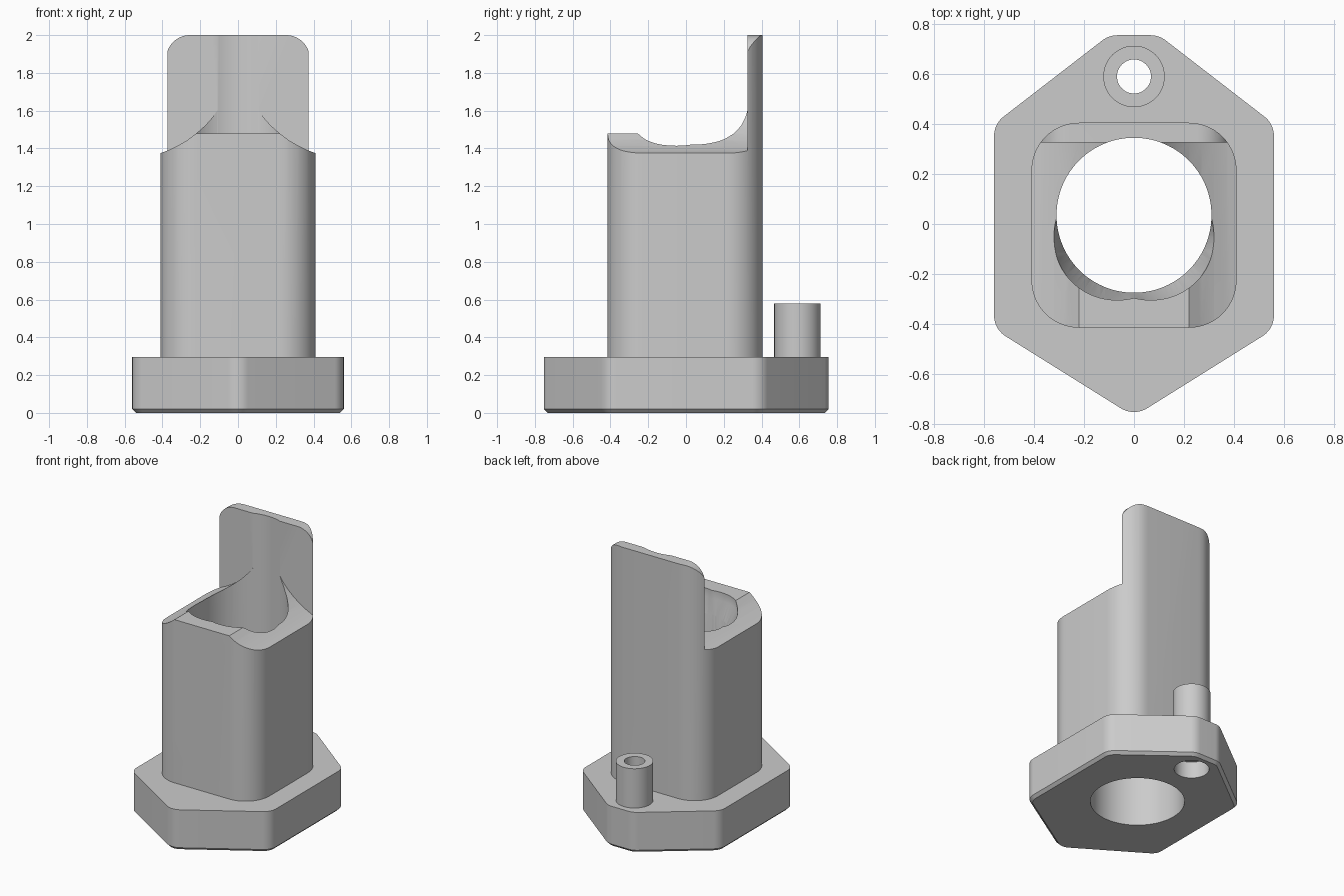
import bpy
import bmesh
from math import sin, cos, pi, tan
from mathutils import Vector

if "Cube" in bpy.data.objects:
    bpy.data.objects.remove(bpy.data.objects["Cube"], do_unlink=True)

grey = bpy.data.materials.new("plain_grey")
grey.use_nodes = True
grey.diffuse_color = (0.6, 0.6, 0.6, 1)
grey.node_tree.nodes["Principled BSDF"].inputs["Base Color"].default_value = (0.6, 0.6, 0.6, 1)


def circle(radius, cy=0.0, n=96):
    return [(radius * cos(2 * pi * i / n), cy + radius * sin(2 * pi * i / n)) for i in range(n)]


def fillet(points, radius, steps=10):
    """Round every corner of a convex counter-clockwise outline."""
    out = []
    for i, p in enumerate(points):
        p = Vector(p)
        a = (Vector(points[i - 1]) - p).normalized()
        b = (Vector(points[(i + 1) % len(points)]) - p).normalized()
        half = a.angle(b) / 2
        centre = p + (a + b).normalized() * radius / sin(half)
        start = p + a * radius / tan(half) - centre
        sweep = pi - 2 * half
        for k in range(steps + 1):
            t = sweep * k / steps
            out.append((centre.x + start.x * cos(t) - start.y * sin(t),
                        centre.y + start.x * sin(t) + start.y * cos(t)))
    return out


def loft(name, loops):
    """Closed solid through matching loops of 3D points."""
    bm = bmesh.new()
    rings = [[bm.verts.new(p) for p in loop] for loop in loops]
    n = len(rings[0])
    bm.faces.new(rings[0])
    bm.faces.new(rings[-1])
    for lower, upper in zip(rings, rings[1:]):
        for i in range(n):
            j = (i + 1) % n
            bm.faces.new((lower[i], lower[j], upper[j], upper[i]))
    bmesh.ops.recalc_face_normals(bm, faces=bm.faces)
    mesh = bpy.data.meshes.new(name)
    bm.to_mesh(mesh)
    bm.free()
    mesh.materials.append(grey)
    obj = bpy.data.objects.new(name, mesh)
    bpy.context.collection.objects.link(obj)
    return obj


def prism(name, outline, lo, hi):
    return loft(name, [[(x, y, z) for x, y in outline] for z in (lo, hi)])


def slab(name, outline, lo, hi):
    """Front-facing outline (x, z) extruded along y."""
    return loft(name, [[(x, y, z) for x, z in outline] for y in (lo, hi)])


def activate(obj):
    bpy.ops.object.select_all(action='DESELECT')
    obj.select_set(True)
    bpy.context.view_layer.objects.active = obj


def boolean(obj, tool, operation='DIFFERENCE'):
    activate(obj)
    mod = obj.modifiers.new("cut", 'BOOLEAN')
    mod.object = tool
    mod.operation = operation
    mod.solver = 'EXACT'
    bpy.ops.object.modifier_apply(modifier=mod.name)
    bpy.data.objects.remove(tool, do_unlink=True)


def smooth(obj):
    activate(obj)
    bpy.ops.object.shade_smooth_by_angle(angle=0.5)


BORE_R, BORE_Y = 0.31, 0.035
PIN_Y = 0.59
BASE_TOP = 0.295

# Base plate: six-sided flange with rounded corners and a chamfered underside
half = [(0.56, -0.42), (0.56, 0.40), (0.10, 0.755)]
outline = fillet([(0, -0.77)] + half + [(-x, y) for x, y in reversed(half)], 0.1)
base = prism("base_plate", outline, 0, BASE_TOP)
bm = bmesh.new()
bm.from_mesh(base.data)
rim = [e for e in bm.edges if all(v.co.z < 0.001 for v in e.verts)]
bmesh.ops.bevel(bm, geom=rim, offset=0.02, segments=1, affect='EDGES')
bm.to_mesh(base.data)
bm.free()
boolean(base, prism("bore", circle(BORE_R, BORE_Y), -0.1, 1))
boolean(base, prism("pin_hole", circle(0.068, PIN_Y, 48), -0.1, 1))
boolean(base, prism("counterbore", circle(0.115, PIN_Y, 48), -0.1, 0.12))

# Column: rounded square tube carrying a tall back wall
square = [(-0.41, -0.415), (0.41, -0.415), (0.41, 0.405), (-0.41, 0.405)]
column = prism("column", fillet(square, 0.19, 14), BASE_TOP, 2)

# Rounded upper corners of the back wall
arc = [(0.255 + 0.125 * cos(i * pi / 24), 1.875 + 0.125 * sin(i * pi / 24)) for i in range(13)]
side = [(0.6, 0.1), (0.6, 1.62), (0.38, 1.62)] + arc
boolean(column, slab("wall_outline", side + [(-x, z) for x, z in reversed(side)], -1, 1), 'INTERSECT')

# Concave shoulders falling to each side in front of the wall
slope = [(0.11, 1.6), (0.135, 1.565), (0.17, 1.525), (0.22, 1.48), (0.27, 1.443),
         (0.32, 1.414), (0.37, 1.39), (0.41, 1.375), (0.6, 1.32), (0.6, 2.3)]
boolean(column, slab("shoulders", slope + [(-x, z) for x, z in reversed(slope)], -1, 0.325))

# Flat front lip
lip = [(-0.25, 1.48), (0.25, 1.48), (0.25, 2.2), (-0.25, 2.2)]
boolean(column, slab("lip_cut", lip, -1, -0.2))

# Bore through the column, with a flared front half at the mouth
boolean(column, prism("bore", circle(BORE_R, BORE_Y), 0, 2.3))


def flare(z, amount):
    loop = []
    for i in range(96):
        a = -2 * pi * i / 96
        s = sin(a)
        grow = 0.025 * s + 0.04 * abs(sin(2 * a)) if s > 0 else 0
        r = BORE_R - 0.004 + grow * amount
        loop.append((r * cos(a), BORE_Y - r * s, z))
    return loop


boolean(column, loft("mouth", [flare(1.3, 0), flare(1.42, 1), flare(1.7, 1)]))

# Hollow locating pin behind the wall
pin = prism("locating_pin", circle(0.123, PIN_Y, 48), BASE_TOP, 0.58)
boolean(pin, prism("pin_hole", circle(0.068, PIN_Y, 48), 0, 1))

for part in (base, column, pin):
    smooth(part)
